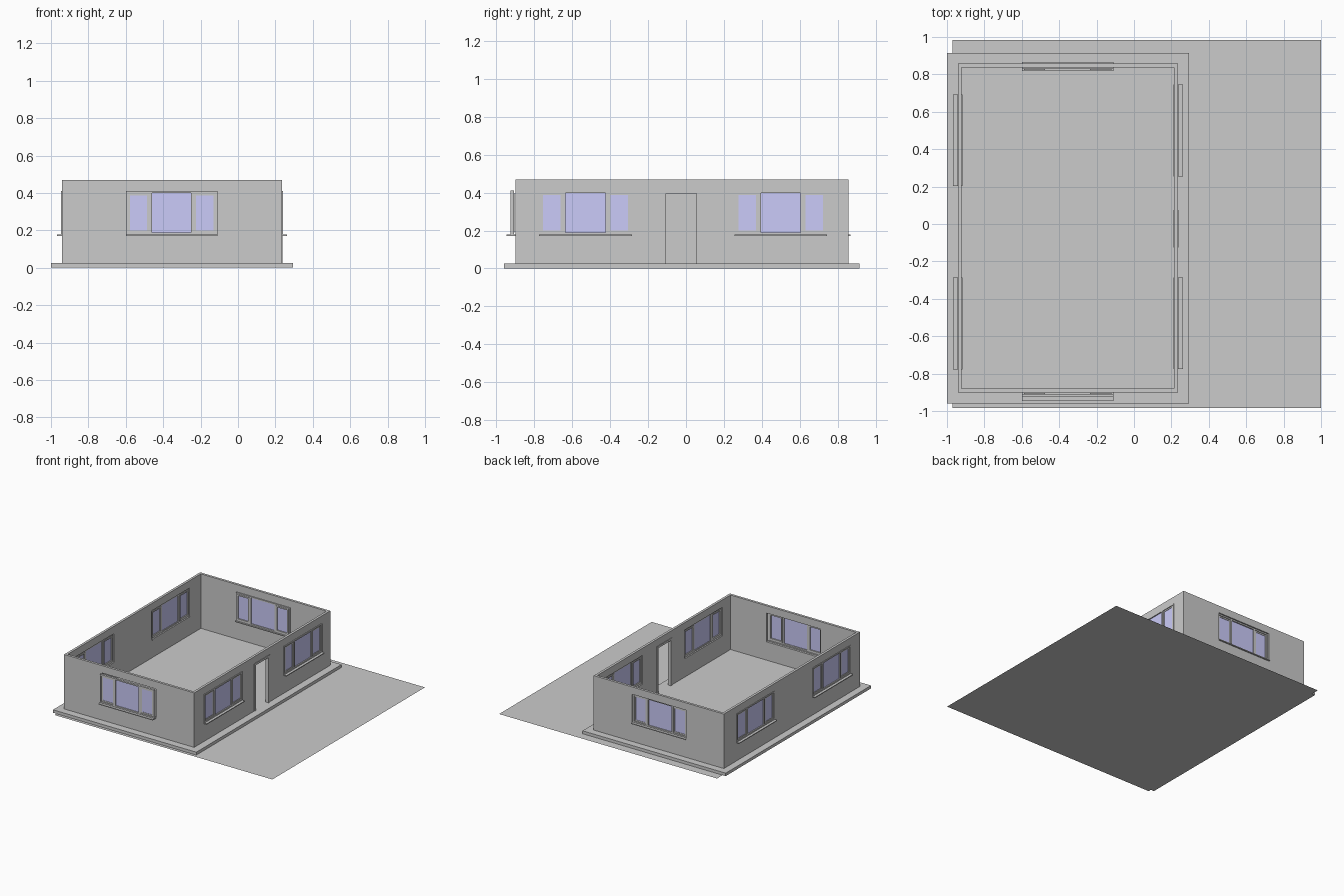
import bpy, bmesh, math
from mathutils import Matrix, Vector

if "Cube" in bpy.data.objects:
    bpy.data.objects.remove(bpy.data.objects["Cube"])


def add_box(bm, lo, hi):
    lo, hi = Vector(lo), Vector(hi)
    m = Matrix.Translation((lo + hi) / 2) @ Matrix.Diagonal((*(hi - lo), 1))
    bmesh.ops.create_cube(bm, size=1, matrix=m)


def add_rect_frame(bm, u0, u1, z0, z1, t, v0, v1):
    # four bars around a rectangle in the local x-z plane
    add_box(bm, (u0, v0, z0), (u0 + t, v1, z1))
    add_box(bm, (u1 - t, v0, z0), (u1, v1, z1))
    add_box(bm, (u0 + t, v0, z0), (u1 - t, v1, z0 + t))
    add_box(bm, (u0 + t, v0, z1 - t), (u1 - t, v1, z1))


def make(name, bm, matrix=Matrix(), mat=None):
    bm.transform(matrix)
    me = bpy.data.meshes.new(name)
    bm.to_mesh(me)
    bm.free()
    ob = bpy.data.objects.new(name, me)
    bpy.context.collection.objects.link(ob)
    if mat:
        me.materials.append(mat)
    return ob


glass = bpy.data.materials.new("glass")
glass.diffuse_color = (0.6, 0.6, 0.95, 1)
glass.use_nodes = True
glass.node_tree.nodes["Principled BSDF"].inputs["Base Color"].default_value = glass.diffuse_color

# Ground sheet
bm = bmesh.new()
bm.faces.new([bm.verts.new(p) for p in
              ((-0.97, -0.985, 0), (1, -0.985, 0), (1, 0.985, 0), (-0.97, 0.985, 0))])
make("ground_sheet", bm)

# Floor slab
bm = bmesh.new()
add_box(bm, (-1, -0.96, 0.001), (0.295, 0.915, 0.025))
make("floor_slab", bm)

# Windows: name, frame centre x, y, rotation (local -y points outdoors), wall x, y for the opening
H = 0.245
windows = [
    ("front_window", -0.355, -0.916, 0, 0.016),
    ("back_window", -0.355, 0.836, 180, -0.009),
    ("left_window_a", -0.936, 0.448, -90, 0),
    ("left_window_b", -0.936, -0.532, -90, 0),
    ("right_window_a", 0.23, 0.50, 90, 0),
    ("right_window_b", 0.23, -0.53, 90, 0),
]
cut = bmesh.new()
for name, x, y, angle, shift in windows:
    m = Matrix.Translation((x, y, 0)) @ Matrix.Rotation(math.radians(angle), 4, 'Z')

    # opening through the wall
    before = set(cut.verts)
    add_box(cut, (-H, -0.06, 0.175), (H, 0.06, 0.41))
    bmesh.ops.transform(cut, matrix=m, verts=[v for v in cut.verts if v not in before])

    # outer frame, mullions and the two side sashes
    bm = bmesh.new()
    add_rect_frame(bm, -H, H, 0.178, 0.41, 0.011, -0.01, 0.008)
    for s in (-1, 1):
        a, b = sorted((s * 0.105, s * 0.12))
        add_box(bm, (a, -0.01, 0.189), (b, 0.008, 0.399))
        a, b = sorted((s * 0.12, s * 0.234))
        add_rect_frame(bm, a, b, 0.189, 0.399, 0.011, -0.004, 0.012)
    make(name + "_frame", bm, m)

    # sill board
    bm = bmesh.new()
    add_box(bm, (-H, -0.031, 0.171), (H, 0.019, 0.178))
    make(name + "_sill", bm, m)

    # panes
    bm = bmesh.new()
    for a, b, z0, z1 in ((-0.105, 0.105, 0.189, 0.399),
                         (-0.223, -0.131, 0.2, 0.388), (0.131, 0.223, 0.2, 0.388)):
        add_box(bm, (a, -0.001, z0), (b, 0.003, z1))
    make(name + "_glass", bm, m, glass)

# Doorway opening
add_box(cut, (0.15, -0.105, 0.0), (0.3, 0.055, 0.395))
cutter = make("opening_cutter", cut)
cutter.hide_render = True
cutter.hide_viewport = True

# Walls: extruded ring with the openings cut out
bm = bmesh.new()
X0, X1, Y0, Y1, T, Z0, Z1 = -0.942, 0.234, -0.9, 0.857, 0.02, 0.02, 0.47
rings = []
for t in (0, T):
    for z in (Z0, Z1):
        rings.append([bm.verts.new((px, py, z)) for px, py in
                      ((X0 + t, Y0 + t), (X1 - t, Y0 + t), (X1 - t, Y1 - t), (X0 + t, Y1 - t))])
for a, b in ((0, 1), (1, 3), (3, 2), (2, 0)):
    for i in range(4):
        j = (i + 1) % 4
        bm.faces.new((rings[a][i], rings[a][j], rings[b][j], rings[b][i]))
bmesh.ops.recalc_face_normals(bm, faces=bm.faces)
walls = make("walls", bm)
mod = walls.modifiers.new("openings", 'BOOLEAN')
mod.operation = 'DIFFERENCE'
mod.solver = 'EXACT'
mod.object = cutter

# Apply the cut so the walls stand alone
bpy.context.view_layer.update()
cut_mesh = bpy.data.meshes.new_from_object(
    walls.evaluated_get(bpy.context.evaluated_depsgraph_get()))
walls.modifiers.clear()
walls.data = cut_mesh
bpy.data.objects.remove(cutter)

# Door casing on the outer wall face
bm = bmesh.new()
for a, b in ((-0.125, -0.105), (0.055, 0.075)):
    add_box(bm, (0.21, a, 0.025), (0.238, b, 0.395))
add_box(bm, (0.21, -0.125, 0.395), (0.238, 0.075, 0.412))
make("door_casing", bm)
